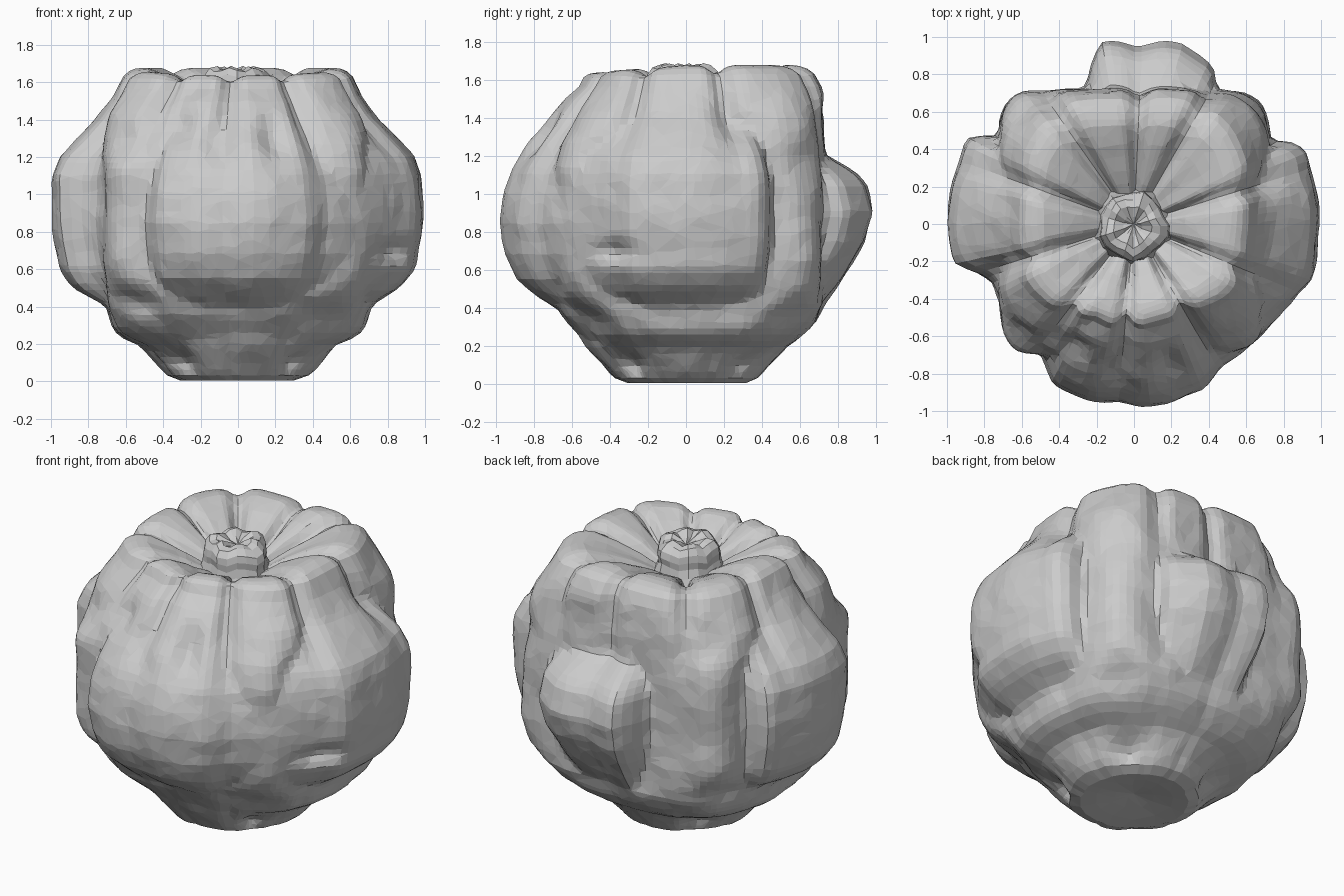
import bpy, bmesh, math
from mathutils import Vector, noise

if "Cube" in bpy.data.objects:
    bpy.data.objects.remove(bpy.data.objects["Cube"])


def interp(table, t):
    """Read a value from a list of (position, value) pairs."""
    if t <= table[0][0]:
        return table[0][1]
    for (a, va), (b, vb) in zip(table, table[1:]):
        if t <= b:
            return va + (vb - va) * (t - a) / (b - a)
    return table[-1][1]


def gap(a, b):
    return abs((a - b + 180) % 360 - 180)


# Seams between the ten ribs, in degrees
GROOVES = [17, 60, 88, 125, 160, 198, 233, 265, 300, 337]
# Reach of the swollen side lobes around the body
LOBES = [(0, .99), (12, .99), (22, 1.0), (27, .97), (32, .84), (58, .84), (63, .95),
         (75, 1.0), (89, .96), (100, 1.0), (104, .93), (109, .78), (146, .84), (152, 1.0),
         (165, 1.0), (180, 1.0), (193, .98), (198, .87), (203, .82), (236, .87), (243, .96),
         (257, .98), (265, .965), (275, .985), (293, .96), (302, .90), (315, .90),
         (330, .93), (342, .99), (360, .99)]
# Height profiles of the lobes
SIDE = [(.36, .64), (.42, .74), (.50, .88), (.60, .96), (.75, .99), (.9, 1), (1.1, .99),
        (1.2, .95), (1.3, .86), (1.4, .76), (1.56, .64)]
FRONT = [(.36, .64), (.46, .80), (.55, .91), (.68, .97), (.85, 1), (1.0, .98), (1.12, .94),
         (1.25, .86), (1.4, .74), (1.5, .66), (1.56, .58)]
BACK = [(.40, .72), (.5, .80), (.6, .87), (.75, .96), (.9, 1), (1.05, .97), (1.12, .9),
        (1.2, .75), (1.56, .7)]
# Square core: half width, reach to the front and to the back, by height
CORE_X = [(.12, .40), (.18, .48), (.22, .60), (.27, .67), (.4, .71), (.6, .73), (1.3, .73),
          (1.42, .71), (1.5, .67), (1.56, .645)]
CORE_FRONT = [(.12, .40), (.18, .47), (.25, .55), (.35, .65), (.45, .70), (1.15, .73),
              (1.28, .70), (1.4, .63), (1.5, .57), (1.56, .53)]
CORE_BACK = [(.12, .40), (.18, .5), (.24, .60), (.32, .68), (.42, .72), (1.5, .72), (1.56, .71)]
# How square the core is at each height (2 is round)
SQUARE = [(.18, 2.1), (.3, 3), (.45, 4.5), (.65, 8), (1.15, 8), (1.3, 5.5), (1.56, 3.4)]
FOOT = [(0, .31), (.03, .38), (.1, .44), (.2, .53), (.26, .56)]
CROWN = [(0, 1.44), (.22, 1.49), (.3, 1.53), (.42, 1.58), (.6, 1.64), (.76, 1.68),
         (.88, 1.67), (.96, 1.63), (1, 1.56)]
# Dents: angle, height, angular size, height size, depth
PITS = [(226, .42, 9, .08, .08), (309, .36, 9, .09, .08), (335, .70, 7, .05, .07),
        (320, .33, 7, .07, .05), (260, 1.27, 5, .10, .05), (284, 1.3, 5, .12, .06),
        (224, 1.28, 7, .10, .06), (245, 1.35, 6, .08, .05), (135, 1.42, 8, .10, .06),
        (45, 1.15, 8, .13, .06), (20, 1.35, 6, .10, .05), (45, .36, 9, .08, .05),
        (140, .45, 9, .09, .05)] + [(a, .11, 11, .06, .08) for a in (45, 135, 225, 315)]


def groove(deg, width):
    return max(math.exp(-(gap(deg, g) / width) ** 2) for g in GROOVES)


def radius(deg, z):
    c, s = math.cos(math.radians(deg)), math.sin(math.radians(deg))
    end = min(1, max(0, abs(s) * 2.2 - .9))
    lobe = interp(LOBES, deg)
    lobe *= (1 - end) * interp(SIDE, z) + end * interp(FRONT if s < 0 else BACK, z)
    hx, hy = interp(CORE_X, z), interp(CORE_FRONT if s < 0 else CORE_BACK, z)
    n = interp(SQUARE, z)
    core = 1 / ((abs(c) / hx) ** n + (abs(s) / hy) ** n) ** (1 / n)
    if s < 0:
        core *= 1 - abs(2 * s * c) * (.05 if c > 0 else .02)
    r = max(core if z > .16 else 0, interp(FOOT, z), lobe if z > .36 else 0)
    r -= groove(deg, 4) * (.01 + .05 * min(1, max(0, (z - 1.1) / .4)))
    for pa, pz, wa, wz, depth in PITS:
        r -= depth * math.exp(-(gap(deg, pa) / wa) ** 2 - ((z - pz) / wz) ** 2)
    return r


def loft(name, rings, bottom, top):
    """Skin closed rings of points and close both ends to a centre point."""
    bm = bmesh.new()
    loops = [[bm.verts.new(p) for p in ring] for ring in rings]
    n = len(loops[0])
    ends = bm.verts.new(bottom), bm.verts.new(top)
    for lo, hi in zip(loops, loops[1:]):
        for i in range(n):
            j = (i + 1) % n
            bm.faces.new((lo[i], lo[j], hi[j], hi[i]))
    for i in range(n):
        j = (i + 1) % n
        bm.faces.new((ends[0], loops[0][j], loops[0][i]))
        bm.faces.new((ends[1], loops[-1][i], loops[-1][j]))
    bmesh.ops.recalc_face_normals(bm, faces=bm.faces)
    mesh = bpy.data.meshes.new(name)
    bm.to_mesh(mesh)
    bm.free()
    obj = bpy.data.objects.new(name, mesh)
    bpy.context.collection.objects.link(obj)
    return obj


def polar(r, deg, z):
    a = math.radians(deg)
    p = Vector((r * math.cos(a), r * math.sin(a), z))
    n = noise.noise(p * 5) * .014 + noise.noise(p * 13) * .008
    return p + Vector((math.cos(a) * n, math.sin(a) * n, 0))


# Ribbed body: underside, walls, then the sunken crown
STEPS = 144
angles = [i * 360 / STEPS for i in range(STEPS)]
rings = [[polar(f * .31, d, .05 - .05 * f) for d in angles] for f in (.2, .4, .7)]
for k in range(49):
    z = 1.56 * k / 48
    rings.append([polar(radius(d, z), d, z) for d in angles])
rim = [radius(d, 1.56) for d in angles]
for k in range(1, 20):
    f = 1 - k / 20
    ring = []
    for d, r in zip(angles, rim):
        slope = max(0, -math.sin(math.radians(d))) * .05 * min(1, f * 2) * (1 - f ** 8)
        cut = groove(d, 5) * .08 * math.sin(math.pi * min(1, f * 1.02)) ** .7 if f < .98 else 0
        ring.append(polar(r * f, d, interp(CROWN, f) - slope - cut))
    rings.append(ring)
body = loft("ribbed_body", rings, (0, 0, .06), (0, 0, 1.44))
soften = body.modifiers.new("soften", 'SMOOTH')
soften.factor = .5
soften.iterations = 2
facets = body.modifiers.new("facets", 'DECIMATE')
facets.ratio = .4

# Knobbly stem with a hollow cut top
STEM = [(.23, 1.42), (.19, 1.50), (.18, 1.55), (.185, 1.59), (.175, 1.63), (.14, 1.665),
        (.10, 1.675), (.05, 1.65)]
stem_rings = []
for r, z in STEM:
    ring = []
    for i in range(20):
        d = i * 18
        k = 1 + .06 * math.cos(math.radians(5 * d + 40)) + .12 * noise.noise(Vector((i * .7, z * 9, 3)))
        p = polar(r * k, d, z + .012 * math.sin(i * 1.9))
        ring.append(p + Vector((-.005, -.01, 0)))
    stem_rings.append(ring)
loft("stem", stem_rings, (0, 0, 1.40), (0, 0, 1.63))
